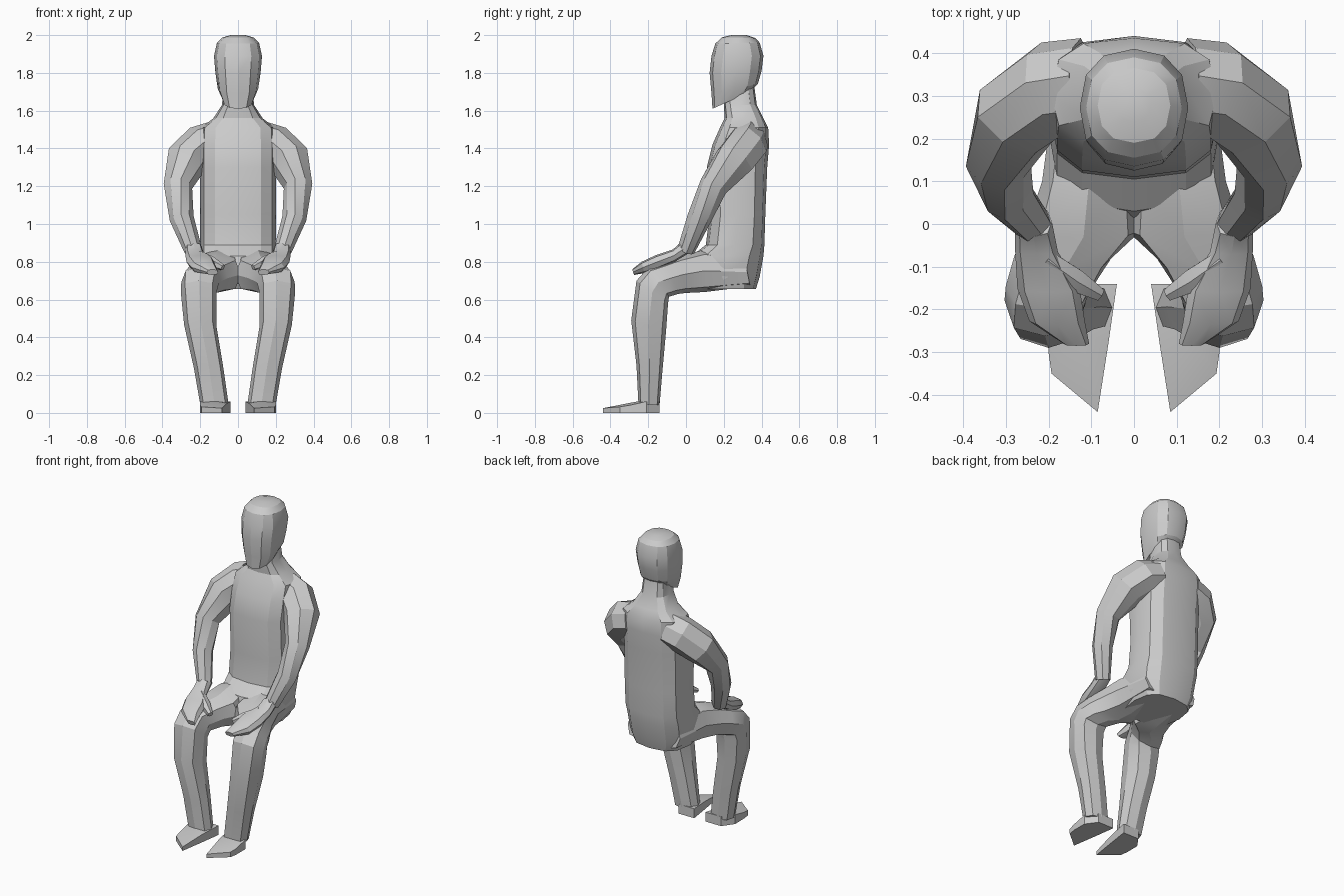
import bpy, bmesh, math
from mathutils import Vector

if "Cube" in bpy.data.objects:
    bpy.data.objects.remove(bpy.data.objects["Cube"])


def power(c, e):
    return math.copysign(abs(c) ** e, c) if abs(c) > 1e-6 else 0.0


def finish(name, bm, mirror, angle=25):
    bmesh.ops.recalc_face_normals(bm, faces=bm.faces)
    me = bpy.data.meshes.new(name)
    bm.to_mesh(me)
    bm.free()
    ob = bpy.data.objects.new(name, me)
    bpy.context.collection.objects.link(ob)
    bpy.ops.object.select_all(action='DESELECT')
    ob.select_set(True)
    bpy.context.view_layer.objects.active = ob
    bpy.ops.object.shade_smooth_by_angle(angle=math.radians(angle))
    if mirror:
        mod = ob.modifiers.new("Mirror", 'MIRROR')
        mod.use_axis[0] = True
        mod.use_mirror_merge = False
    return ob


def loft(name, rings, n=8, e=0.8, mirror=False):
    """Skin rings given as (centre, u half-axis, v half-axis)."""
    bm = bmesh.new()
    loops = []
    for c, u, v in rings:
        angs = [2 * math.pi * i / n for i in range(n)]
        loops.append([bm.verts.new(c + u * power(math.cos(a), e) + v * power(math.sin(a), e))
                      for a in angs])
    for a, b in zip(loops, loops[1:]):
        for i in range(n):
            j = (i + 1) % n
            bm.faces.new((a[i], a[j], b[j], b[i]))
    bm.faces.new(loops[0])
    bm.faces.new(loops[-1])
    return finish(name, bm, mirror)


def slices(rows):
    """Rows: centre x, half width, front (y, z), back (y, z)."""
    out = []
    for cx, hx, (yf, zf), (yb, zb) in rows:
        f, b = Vector((cx, yf, zf)), Vector((cx, yb, zb))
        out.append(((f + b) / 2, Vector((hx, 0, 0)), (b - f) / 2))
    return out


def tube(rows, ref):
    """Rows: x, y, z, radius; rings stand square to the path."""
    pts = [Vector(r[:3]) for r in rows]
    out = []
    for i, p in enumerate(pts):
        t = (pts[min(i + 1, len(pts) - 1)] - pts[max(i - 1, 0)]).normalized()
        u = (ref - t * ref.dot(t)).normalized()
        out.append((p, u * rows[i][3], t.cross(u) * rows[i][3]))
    return out


# torso with hips and neck: z, half width, front y, back y
torso = [(0.655, .17, .04, .37), (0.72, .195, .0, .39), (0.83, .20, .03, .41),
         (0.89, .20, .105, .415), (1.05, .20, .125, .42), (1.30, .20, .11, .43),
         (1.42, .20, .14, .44), (1.51, .195, .18, .435), (1.56, .13, .205, .41),
         (1.63, .085, .20, .375), (1.74, .075, .20, .36)]
loft("torso", slices([(0, h, (f, z), (b, z)) for z, h, f, b in torso]), n=12, e=0.72)

# head
loft("head", slices([
    (0, .08, (.14, 1.61), (.34, 1.70)), (0, .107, (.135, 1.69), (.38, 1.74)),
    (0, .12, (.125, 1.80), (.40, 1.81)), (0, .127, (.135, 1.89), (.41, 1.89)),
    (0, .112, (.155, 1.955), (.39, 1.96)), (0, .085, (.19, 1.988), (.365, 1.985)),
    (0, .04, (.24, 2.0), (.32, 2.0))]), n=12, e=0.85)

# arms
loft("arm", tube([
    (.12, .325, 1.435, .105), (.19, .318, 1.415, .107), (.272, .258, 1.34, .105),
    (.318, .145, 1.20, .072), (.298, .07, 1.03, .06), (.237, .0, .86, .044)],
    Vector((.5, .6, .3))), mirror=True)

# hands with thumbs
loft("hand", slices([
    (.235, .043, (-.03, .90), (.04, .86)), (.228, .05, (-.07, .865), (-.06, .80)),
    (.20, .073, (-.16, .835), (-.14, .765)), (.18, .065, (-.235, .80), (-.22, .74)),
    (.135, .03, (-.285, .76), (-.275, .73))]), e=0.78, mirror=True)
loft("thumb", tube([
    (.21, -.08, .835, .025), (.14, -.13, .80, .03), (.08, -.165, .77, .016)],
    Vector((0, 0, 1))), n=6, mirror=True)

# legs
loft("leg", slices([
    (.10, .085, (.31, .82), (.34, .67)), (.105, .11, (.10, .865), (.10, .64)),
    (.118, .135, (-.03, .83), (.0, .635)), (.165, .115, (-.11, .80), (-.04, .63)),
    (.20, .10, (-.20, .77), (-.09, .615)), (.208, .095, (-.262, .70), (-.095, .58)),
    (.20, .085, (-.29, .49), (-.105, .44)), (.155, .078, (-.262, .25), (-.125, .22)),
    (.125, .075, (-.252, .05), (-.14, .04))]), e=0.75, mirror=True)

# feet: outline points x, y, top z
outline = [(.04, -.14, .06), (.15, -.14, .06), (.20, -.21, .06), (.20, -.30, .04),
           (.193, -.35, .032), (.085, -.44, .025), (.06, -.28, .05)]
bm = bmesh.new()
low = [bm.verts.new((x, y, 0)) for x, y, z in outline]
top = [bm.verts.new((x, y, z)) for x, y, z in outline]
peak = bm.verts.new((.125, -.25, .062))
bm.faces.new(low)
for i in range(len(outline)):
    j = (i + 1) % len(outline)
    bm.faces.new((low[i], low[j], top[j], top[i]))
    bm.faces.new((top[i], top[j], peak))
finish("foot", bm, True)
